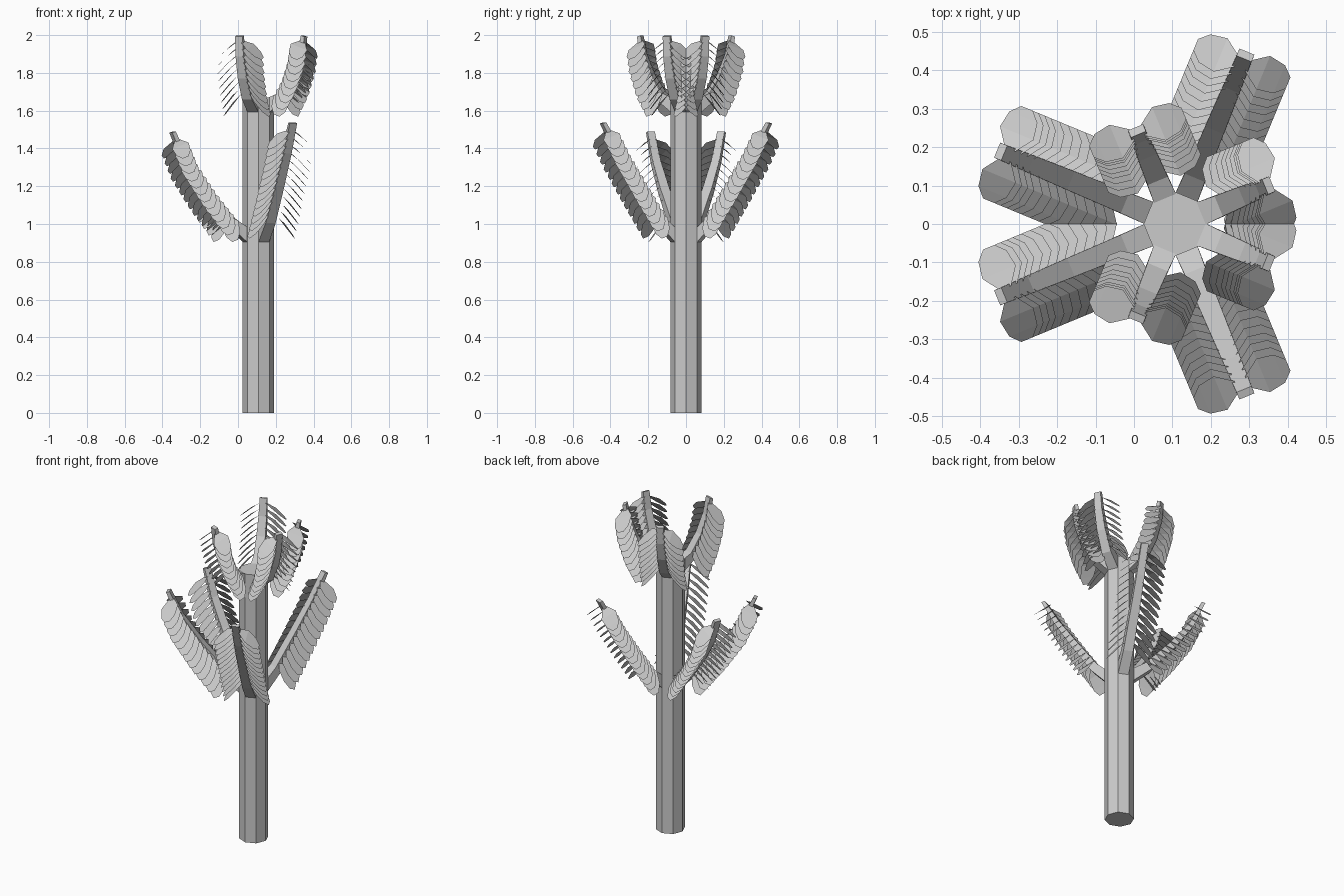
import bpy, bmesh, math
from mathutils import Vector

if "Cube" in bpy.data.objects:
    bpy.data.objects.remove(bpy.data.objects["Cube"])

CX, R = 0.108, 0.083            # trunk axis and radius
gray = bpy.data.materials.new("light gray")
gray.diffuse_color = (0.6, 0.6, 0.6, 1)
gray.use_nodes = True
gray.node_tree.nodes["Principled BSDF"].inputs["Base Color"].default_value = gray.diffuse_color


def finish(name, bm):
    bmesh.ops.recalc_face_normals(bm, faces=bm.faces)
    me = bpy.data.meshes.new(name)
    bm.to_mesh(me)
    bm.free()
    me.materials.append(gray)
    ob = bpy.data.objects.new(name, me)
    bpy.context.collection.objects.link(ob)


def place(angle, r, s, z):
    """Radial / sideways / height to world."""
    c, n = math.cos(angle), math.sin(angle)
    return Vector((CX + r * c - s * n, r * n + s * c, z))


def along(path, t):
    """Point on the polyline at fraction t of its length."""
    lens = [(b - a).length for a, b in zip(path, path[1:])]
    d = t * sum(lens)
    for a, b, l in zip(path, path[1:], lens):
        if d <= l + 1e-6:
            return a.lerp(b, d / l)
        d -= l
    return path[-1]


# trunk: octagonal prism with a vertex facing +x
bm = bmesh.new()
rings = [[bm.verts.new((CX + R * math.cos(k * math.pi / 4), R * math.sin(k * math.pi / 4), z))
          for k in range(8)] for z in (0, 1.67)]
for k in range(8):
    j = (k + 1) % 8
    bm.faces.new((rings[0][k], rings[0][j], rings[1][j], rings[1][k]))
bm.faces.new(rings[0])
bm.faces.new(rings[1])
finish("trunk", bm)

# stem centre lines as (radius, height)
PATHS = {
    "upper": [(0.072, 1.63), (0.14, 1.675), (0.205, 1.78), (0.245, 1.89), (0.262, 1.995)],
    "lower_front": [(0.072, 0.94), (0.15, 1.02), (0.28, 1.21), (0.39, 1.38), (0.475, 1.535)],
    "lower_back": [(0.072, 0.94), (0.16, 1.01), (0.31, 1.18), (0.42, 1.33), (0.492, 1.487)],
}
# leaf outline: (distance from stem, half width, droop share)
LEAF = [(0.015, 0.016, 0.0), (0.06, 0.05, 0.32), (0.105, 0.042, 0.75), (0.13, 0.017, 1.0)]
TILT = 0.35


def frond(name, angle, path, count, start):
    pts = [Vector(p) for p in path]
    # stem: tapered rectangular bar
    bm = bmesh.new()
    prev = None
    for i, p in enumerate(pts):
        f = i / (len(pts) - 1)
        w = 0.031 - 0.010 * f
        h = 0.030 - 0.020 * f
        t = (pts[min(i + 1, len(pts) - 1)] - pts[max(i - 1, 0)]).normalized()
        n = Vector((-t.y, t.x)) * h
        if i == 0:
            n = Vector((0, 0.04))      # base lies flat on the trunk
        if i == len(pts) - 1:
            n = Vector((-h, 0.003))    # tip is cut level
        ring = [bm.verts.new(place(angle, p.x + k * n.x, s * w, p.y + k * n.y))
                for s, k in ((-1, -1), (1, -1), (1, 1), (-1, 1))]
        if prev:
            for a in range(4):
                b = (a + 1) % 4
                bm.faces.new((prev[a], prev[b], ring[b], ring[a]))
        else:
            bm.faces.new(ring)
        prev = ring
    bm.faces.new(prev)
    finish(name + "_stem", bm)

    # leaves: drooping blades in two rows, outer edge tilted down
    bm = bmesh.new()
    for i in range(count):
        f = i / (count - 1)
        p = along(pts, start + (0.93 - start) * f)
        droop = 0.13 - 0.04 * f
        for side in (-1, 1):
            last = None
            for d, w, g in LEAF:
                row = [bm.verts.new(place(angle, p.x + e * w * math.cos(TILT), side * d,
                                          p.y - droop * g - e * w * math.sin(TILT)))
                       for e in (-1, 1)]
                if last:
                    bm.faces.new((last[0], last[1], row[1], row[0]))
                last = row
    finish(name + "_leaves", bm)


# one frond per trunk face, alternating in pairs
for sgn, tag in ((1, "left"), (-1, "right")):
    for deg, key, count, start in ((22.5, "upper", 9, 0.27), (112.5, "upper", 9, 0.27),
                                   (67.5, "lower_front", 13, 0.22),
                                   (157.5, "lower_back", 13, 0.22)):
        frond(f"{key}_frond_{tag}_{int(deg)}", math.radians(sgn * deg), PATHS[key], count, start)
